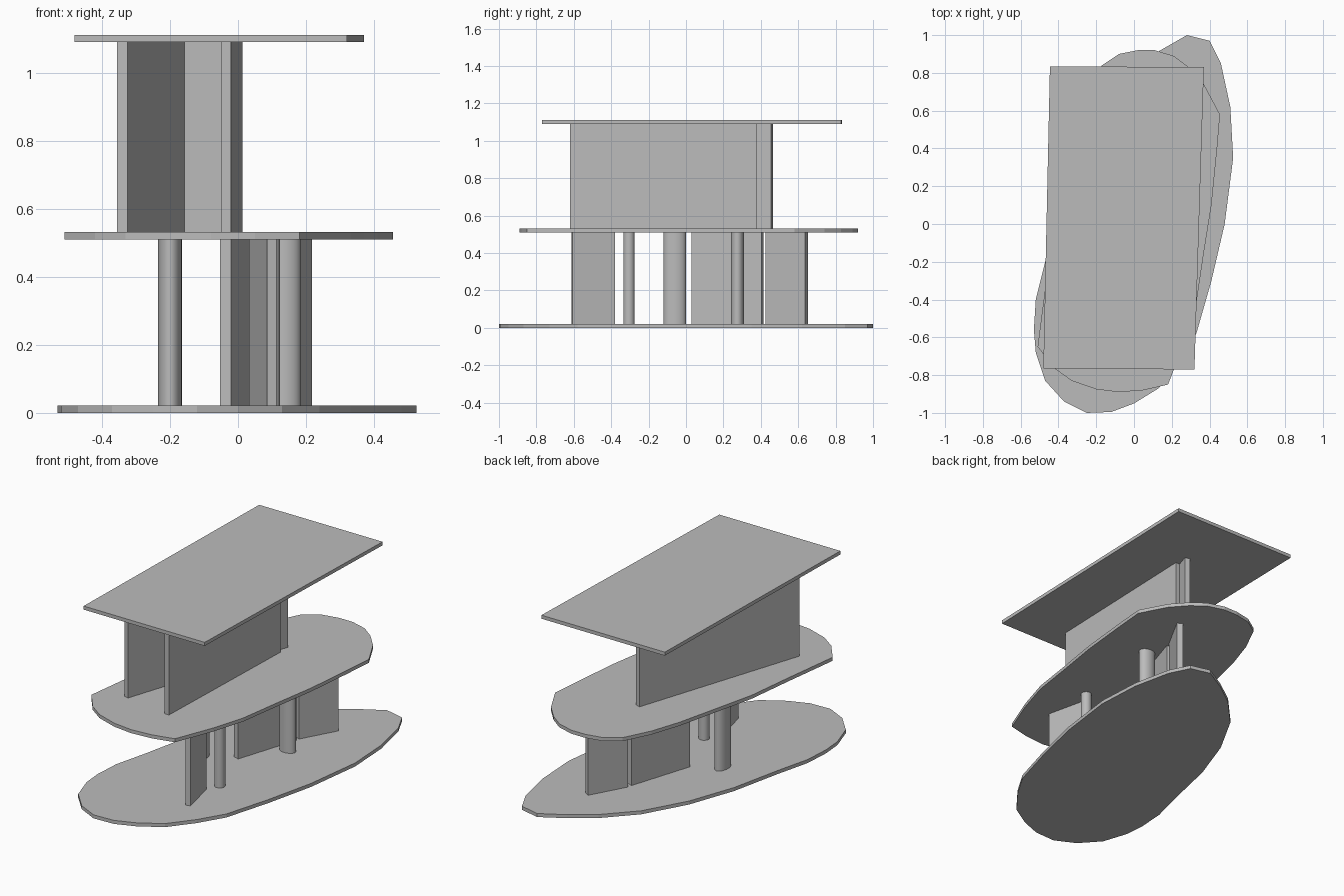
import bpy, bmesh, math
from mathutils import Vector

default_cube = bpy.data.objects.get("Cube")
if default_cube:
    bpy.data.objects.remove(default_cube, do_unlink=True)

# Single plain grey material
grey = bpy.data.materials.new("light_grey")
grey.use_nodes = True
colour = (0.5, 0.5, 0.5, 1)
grey.diffuse_color = colour
grey.node_tree.nodes["Principled BSDF"].inputs["Base Color"].default_value = colour


def extrude_outline(name, outline, bottom, top):
    """Closed prism from a plan outline between two heights."""
    bm = bmesh.new()
    face = bm.faces.new([bm.verts.new((x, y, bottom)) for x, y in outline])
    raised = bmesh.ops.extrude_face_region(bm, geom=[face])["geom"]
    verts = [item for item in raised if isinstance(item, bmesh.types.BMVert)]
    bmesh.ops.translate(bm, verts=verts, vec=(0, 0, top - bottom))
    bmesh.ops.recalc_face_normals(bm, faces=bm.faces)
    mesh = bpy.data.meshes.new(name)
    bm.to_mesh(mesh)
    bm.free()
    mesh.materials.append(grey)
    obj = bpy.data.objects.new(name, mesh)
    bpy.context.collection.objects.link(obj)
    return obj


def wall(name, start, end, thickness, level):
    """Straight wall; start and end lie on its right-hand face."""
    start, end = Vector(start), Vector(end)
    along = (end - start).normalized()
    side = Vector((-along.y, along.x)) * thickness
    extrude_outline(name, [start, end, end + side, start + side], *level)


def column(name, centre, radius_x, radius_y, level, sides=32):
    """Round or oval column with a smooth side."""
    angles = [math.tau * i / sides for i in range(sides)]
    outline = [(centre[0] + radius_x * math.cos(a), centre[1] + radius_y * math.sin(a))
               for a in angles]
    obj = extrude_outline(name, outline, *level)
    bpy.ops.object.select_all(action="DESELECT")
    obj.select_set(True)
    bpy.context.view_layer.objects.active = obj
    bpy.ops.object.shade_smooth_by_angle(angle=math.radians(30))


# Heights of the storeys between the slabs
slab = 0.021
lower = (slab, 0.51)
upper = (lower[1] + slab, 1.09)

# Leaning oval ground slab
ground_outline = [
    (.28, 1), (.4, .97), (.46, .85), (.51, .62), (.525, .35), (.48, 0),
    (.41, -.3), (.33, -.58), (.24, -.73), (.13, -.87), (0, -.95), (-.12, -.995),
    (-.25, -1), (-.37, -.94), (-.47, -.83), (-.52, -.68), (-.53, -.56),
    (-.52, -.4), (-.47, -.2), (-.4, .12), (-.3, .4), (-.16, .65), (0, .82), (.14, .92)]
extrude_outline("ground_slab", ground_outline, 0, lower[0])

# Leaf-shaped middle slab
middle_outline = [
    (.455, .58), (.37, .74), (.29, .83), (.21, .89), (.11, .92), (.02, .92),
    (-.08, .9), (-.17, .84), (-.25, .68), (-.31, .5), (-.37, .25), (-.43, 0),
    (-.465, -.3), (-.5, -.57), (-.51, -.65), (-.42, -.765), (-.33, -.83),
    (-.2, -.875), (-.08, -.89), (.05, -.88), (.18, -.85), (.27, -.62),
    (.33, -.42), (.37, -.15), (.41, .1), (.44, .4)]
extrude_outline("middle_slab", middle_outline, lower[1], upper[0])

# Slightly skewed rectangular roof
roof_outline = [(-.48, -.765), (.32, -.77), (.37, .83), (-.445, .835)]
extrude_outline("roof_slab", roof_outline, upper[1], upper[1] + slab)

# Lower storey walls and columns
wall("lower_front_wall", (.113, -.607), (.06, -.38), .028, lower)
wall("lower_middle_wall", (-.02, .03), (.1, .405), .035, lower)
wall("lower_back_wall", (.102, .425), (.218, .635), .035, lower)
column("front_column", (.094, -.305), .03, .03, lower)
column("left_column", (.135, .275), .05, .035, lower)
column("right_column", (-.2, -.06), .035, .06, lower)

# Upper storey: two long walls meeting at the back, with a short tie between
wall("upper_long_wall", (-.02, -.62), (.013, .38), .03, upper)
wall("upper_diagonal_wall", (-.325, -.57), (.01, .455), .032, upper)
wall("upper_tie_wall", (-.165, -.056), (-.04, -.056), .03, upper)
